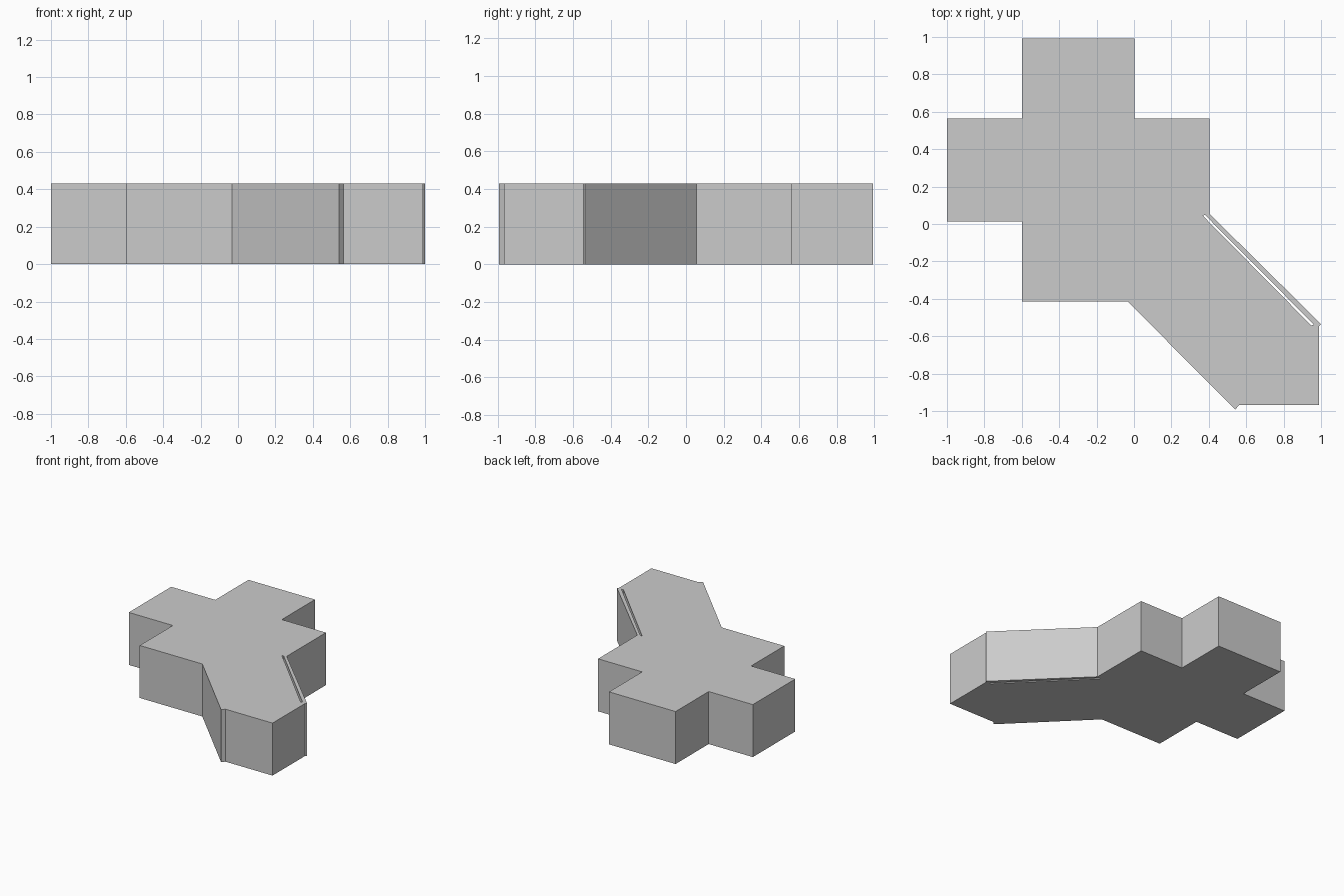
import bpy, bmesh

if "Cube" in bpy.data.objects:
    bpy.data.objects.remove(bpy.data.objects["Cube"])

HEIGHT = 0.43


def extruded_plan(name, loops, height):
    """Extrude a flat plan (outer loop plus hole loops) upwards from z = 0."""
    bm = bmesh.new()
    for loop in loops:
        vs = [bm.verts.new((x, y, 0)) for x, y in loop]
        for a, b in zip(vs, vs[1:] + vs[:1]):
            bm.edges.new((a, b))
    bmesh.ops.triangle_fill(bm, edges=bm.edges[:], use_beauty=True,
                            use_dissolve=False, normal=(0, 0, 1))
    ext = bmesh.ops.extrude_face_region(bm, geom=bm.faces[:], use_keep_orig=True)
    top = [g for g in ext["geom"] if isinstance(g, bmesh.types.BMVert)]
    bmesh.ops.translate(bm, verts=top, vec=(0, 0, height))
    bmesh.ops.recalc_face_normals(bm, faces=bm.faces[:])
    mesh = bpy.data.meshes.new(name)
    bm.to_mesh(mesh)
    bm.free()
    obj = bpy.data.objects.new(name, mesh)
    bpy.context.collection.objects.link(obj)
    return obj


# Cross-shaped block with a diagonal wing towards the front right
outline = [
    (-0.60, 0.992), (0.003, 0.992), (0.003, 0.563), (0.403, 0.563),
    (0.403, 0.055), (1.00, -0.535), (0.99, -0.545), (0.99, -0.967),
    (0.563, -0.967), (0.541, -0.992), (-0.033, -0.415), (-0.60, -0.415),
    (-0.60, 0.014), (-1.00, 0.014), (-1.00, 0.563), (-0.60, 0.563),
]

# Narrow gap behind the wing's diagonal wall, open from top to bottom
gap = [(0.367, 0.045), (0.38, 0.048), (0.962, -0.538), (0.948, -0.543)]

extruded_plan("winged_building_block", [outline, gap], HEIGHT)
